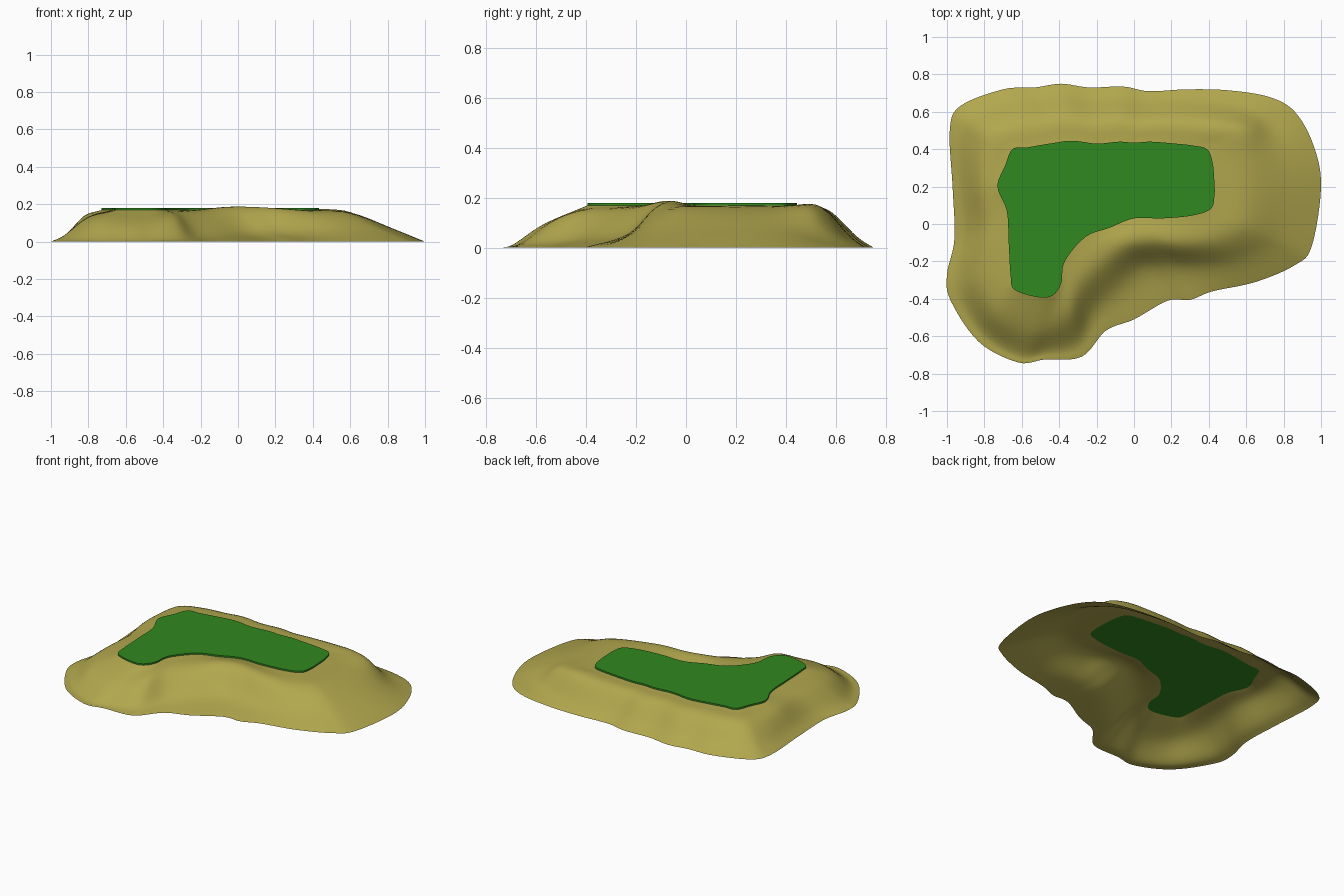
import bpy
import bmesh
from mathutils import Vector

default_cube = bpy.data.objects.get("Cube")
if default_cube:
    bpy.data.objects.remove(default_cube, do_unlink=True)

# Shoreline and lawn outlines, counterclockwise; points pair up as spokes
SHORE = [(1, .2), (.96, .42), (.86, .6), (.72, .68), (.5, .715), (.28, .72),
         (.08, .71), (-.06, .735), (-.24, .73), (-.39, .75), (-.53, .73), (-.7, .72),
         (-.93, .63), (-.985, .5), (-.97, .2), (-.96, -.08), (-1, -.27), (-.98, -.41),
         (-.83, -.63), (-.62, -.74), (-.48, -.725), (-.28, -.71), (-.15, -.57), (0, -.51),
         (.18, -.41), (.3, -.405), (.42, -.36), (.65, -.31), (.86, -.22), (.95, -.12)]
LAWN = [(.43, .22), (.42, .33), (.39, .4), (.31, .42), (.22, .43), (.09, .44),
        (0, .435), (-.08, .44), (-.2, .43), (-.33, .445), (-.45, .43), (-.57, .41),
        (-.65, .4), (-.69, .31), (-.73, .2), (-.68, .07), (-.67, -.1), (-.66, -.27),
        (-.64, -.35), (-.52, -.39), (-.44, -.385), (-.39, -.32), (-.37, -.2), (-.26, -.07),
        (-.13, -.02), (0, .03), (.15, .03), (.31, .045), (.41, .08), (.43, .15)]

# Slope stations: spoke, toe fraction, toe height, crest fraction, crest height
SLOPES = [(0, .3, .07, .68, .153), (1, .3, .065, .65, .153), (2, .3, .045, .58, .16),
          (3, .26, .042, .58, .165), (5, .22, .045, .6, .155), (11, .22, .045, .6, .15),
          (14, .25, .042, .62, .138), (16, .22, .035, .6, .132), (18, .18, .016, .52, .11),
          (19, .15, .012, .5, .095), (20, .16, .015, .52, .1), (21, .22, .025, .6, .13),
          (23, .35, .045, .68, .158), (24, .42, .052, .74, .178),
          (25, .4, .055, .72, .18), (26, .34, .055, .66, .17), (27, .3, .06, .64, .155),
          (30, .3, .07, .68, .153)]
LAWN_BOTTOM, LAWN_TOP = .169, .179
STEPS = 6


def make_material(name, color):
    material = bpy.data.materials.new(name)
    material.use_nodes = True
    material.diffuse_color = color
    material.node_tree.nodes["Principled BSDF"].inputs["Base Color"].default_value = color
    return material


def make_object(name, bm, material):
    bmesh.ops.recalc_face_normals(bm, faces=bm.faces)
    mesh = bpy.data.meshes.new(name)
    bm.to_mesh(mesh)
    bm.free()
    mesh.materials.append(material)
    obj = bpy.data.objects.new(name, mesh)
    bpy.context.collection.objects.link(obj)
    return obj


def spline(a, b, c, d, t):
    """Smooth curve between b and c."""
    return b + t / 2 * ((c - a) + t * ((2 * a - 5 * b + 4 * c - d)
                                      + t * (3 * (b - c) + d - a)))


def smooth_loop(points):
    count = len(points)
    return [spline(points[i - 1], points[i], points[(i + 1) % count],
                   points[(i + 2) % count], step / STEPS)
            for i in range(count) for step in range(STEPS)]


def smooth_path(points):
    padded = [2 * points[0] - points[1]] + points + [2 * points[-1] - points[-2]]
    path = [spline(*padded[i:i + 4], step / STEPS)
            for i in range(len(points) - 1) for step in range(STEPS)]
    return path + [points[-1]]


def slope_at(spoke):
    for first, last in zip(SLOPES, SLOPES[1:]):
        if first[0] <= spoke <= last[0]:
            blend = (spoke - first[0]) / (last[0] - first[0])
            return [p + (q - p) * blend for p, q in zip(first[1:], last[1:])]


def build_sand(material):
    # Four control rings: shore, toe, crest and lawn edge
    rings = [[], [], [], []]
    for i, (outer, inner) in enumerate(zip(SHORE, LAWN)):
        toe, toe_z, crest, crest_z = slope_at(i)
        outer, inner = Vector(outer), Vector(inner)
        for ring, fraction, z in zip(rings, (0, toe, crest, 1),
                                     (0, toe_z, crest_z, LAWN_BOTTOM)):
            ring.append(outer.lerp(inner, fraction).to_3d() + Vector((0, 0, z)))
    spokes = zip(*[smooth_loop(ring) for ring in rings])
    bm = bmesh.new()
    columns = [[bm.verts.new(p) for p in smooth_path(list(spoke))] for spoke in spokes]
    for left, right in zip(columns, columns[1:] + columns[:1]):
        for k in range(len(left) - 1):
            bm.faces.new((left[k], right[k], right[k + 1], left[k + 1]))
    for face in bm.faces:
        face.smooth = True
    sand = make_object("sand_slopes", bm, material)
    # Open shell: keep the normals facing up
    if sum(p.normal.z for p in sand.data.polygons) < 0:
        sand.data.flip_normals()


def build_lawn(material):
    bm = bmesh.new()
    loop = smooth_loop([Vector((x, y, LAWN_BOTTOM)) for x, y in LAWN])
    base = bm.faces.new([bm.verts.new(p) for p in loop])
    raised = bmesh.ops.extrude_face_region(bm, geom=[base], use_keep_orig=True)
    top = [v for v in raised["geom"] if isinstance(v, bmesh.types.BMVert)]
    bmesh.ops.translate(bm, verts=top, vec=(0, 0, LAWN_TOP - LAWN_BOTTOM))
    caps = [f for f in bm.faces if len(f.verts) > 4]
    bmesh.ops.triangulate(bm, faces=caps)
    make_object("grass_lawn", bm, material)


build_sand(make_material("dry sand", (.44, .385, .075, 1)))
build_lawn(make_material("grass green", (.03, .25, .014, 1)))
